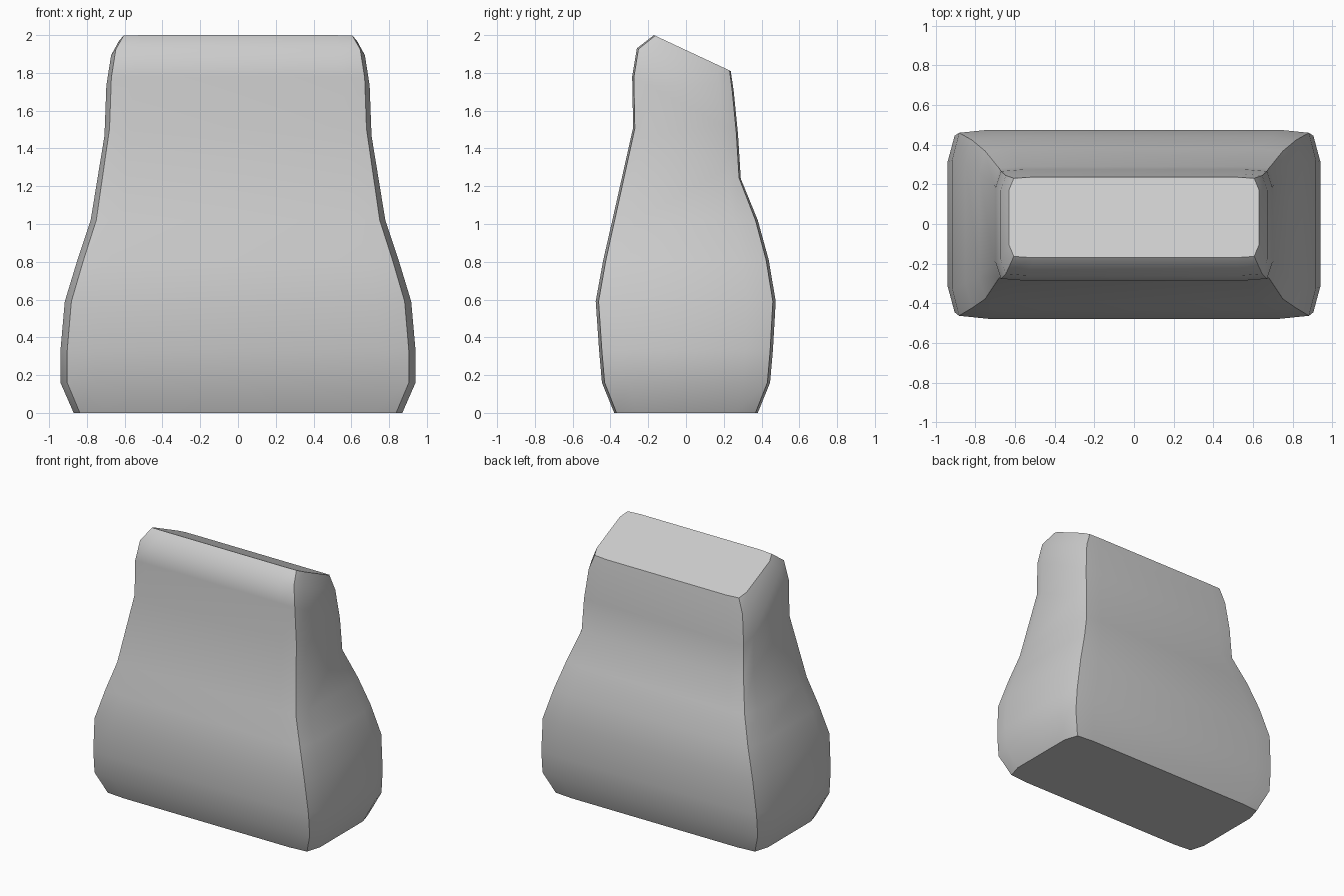
import bpy, bmesh, math

if "Cube" in bpy.data.objects:
    bpy.data.objects.remove(bpy.data.objects["Cube"])

# Rings from base to top: half width, front y, front z, back y, back z
RINGS = [
    (0.87, -0.38, 0.00, 0.38, 0.00),
    (0.94, -0.445, 0.16, 0.445, 0.16),
    (0.94, -0.46, 0.33, 0.46, 0.33),
    (0.917, -0.478, 0.59, 0.475, 0.59),
    (0.85, -0.438, 0.81, 0.438, 0.81),
    (0.78, -0.39, 1.02, 0.38, 1.02),
    (0.707, -0.28, 1.51, 0.29, 1.24),
    (0.697, -0.285, 1.78, 0.275, 1.48),
    (0.672, -0.26, 1.93, 0.253, 1.70),
    (0.63, -0.17, 2.00, 0.237, 1.81),
]
# Quarter cross-section: bulged rectangle with a sharp corner
QUARTER = [(1.0, 0.68), (0.962, 0.968), (0.80, 1.0)]


def section():
    pts = list(QUARTER)
    pts += [(-x, y) for x, y in reversed(QUARTER)]
    return pts + [(-x, -y) for x, y in pts]


# Body: lofted rings, tilted towards the slanted top
bm = bmesh.new()
loops = []
for hw, fy, fz, by, bz in RINGS:
    ring = []
    for u, v in section():
        t = (v + 1) / 2
        ring.append(bm.verts.new((u * hw, fy + (by - fy) * t, fz + (bz - fz) * t)))
    loops.append(ring)

n = len(loops[0])
for low, high in zip(loops, loops[1:]):
    for i in range(n):
        j = (i + 1) % n
        bm.faces.new((low[i], low[j], high[j], high[i]))
bm.faces.new(loops[0][::-1])
bm.faces.new(loops[-1])
bmesh.ops.recalc_face_normals(bm, faces=bm.faces)

mesh = bpy.data.meshes.new("tapered_body")
bm.to_mesh(mesh)
bm.free()
body = bpy.data.objects.new("tapered_body", mesh)
bpy.context.collection.objects.link(body)

# Smooth sides with sharp corners, base rim and top rim
bpy.context.view_layer.objects.active = body
body.select_set(True)
bpy.ops.object.shade_smooth_by_angle(angle=math.radians(50))
